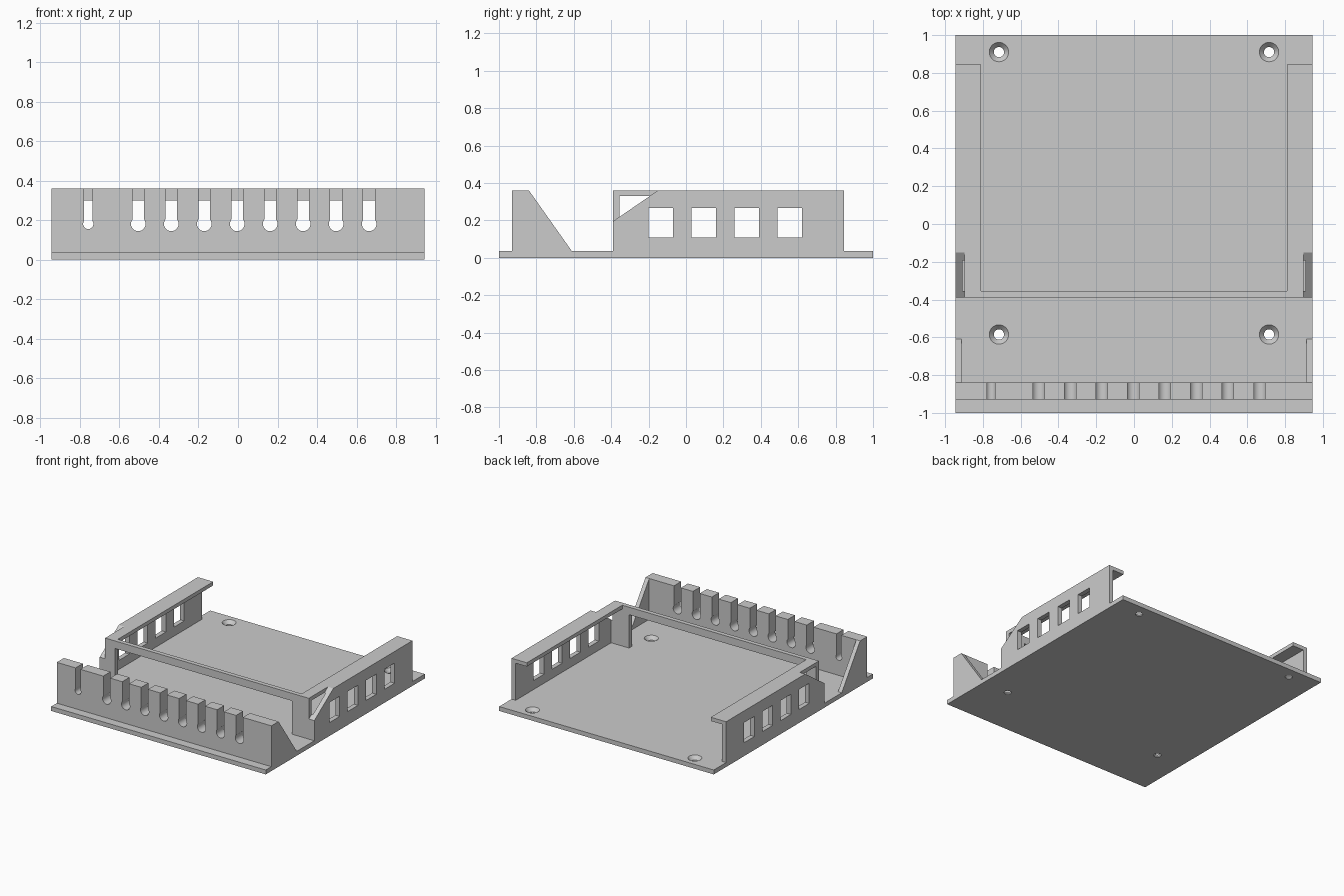
import bpy
import bmesh
from mathutils import Vector

if "Cube" in bpy.data.objects:
    bpy.data.objects.remove(bpy.data.objects["Cube"], do_unlink=True)

GREY = (0.6, 0.6, 0.6, 1.0)
grey = bpy.data.materials.new("plain grey")
grey.use_nodes = True
grey.diffuse_color = GREY
grey.node_tree.nodes["Principled BSDF"].inputs["Base Color"].default_value = GREY


def finish(name, bm):
    bmesh.ops.recalc_face_normals(bm, faces=bm.faces)
    mesh = bpy.data.meshes.new(name)
    bm.to_mesh(mesh)
    bm.free()
    mesh.materials.append(grey)
    obj = bpy.data.objects.new(name, mesh)
    bpy.context.collection.objects.link(obj)
    return obj


def prism_x(name, profile, x0, x1):
    """Extrude a (y, z) profile along x."""
    bm = bmesh.new()
    face = bm.faces.new([bm.verts.new((x0, y, z)) for y, z in profile])
    new = bmesh.ops.extrude_face_region(bm, geom=[face])["geom"]
    moved = [v for v in new if isinstance(v, bmesh.types.BMVert)]
    bmesh.ops.translate(bm, verts=moved, vec=Vector((x1 - x0, 0, 0)))
    return finish(name, bm)


def box(name, x, y, z):
    return prism_x(name, [(y[0], z[0]), (y[1], z[0]), (y[1], z[1]), (y[0], z[1])], *x)


def cylinder(name, r1, r2, depth, centre, along_y=False):
    bm = bmesh.new()
    bmesh.ops.create_cone(bm, cap_ends=True, segments=32, radius1=r1, radius2=r2, depth=depth)
    if along_y:
        for v in bm.verts:
            v.co = Vector((v.co.x, v.co.z, v.co.y))
    bmesh.ops.translate(bm, verts=bm.verts, vec=Vector(centre))
    return finish(name, bm)


def cut(target, cutters):
    """Subtract each cutter, bake the result and delete the cutter."""
    bpy.context.view_layer.objects.active = target
    for cutter in cutters:
        mod = target.modifiers.new("cut", 'BOOLEAN')
        mod.operation = 'DIFFERENCE'
        mod.solver = 'EXACT'
        mod.object = cutter
        bpy.ops.object.modifier_apply(modifier=mod.name)
        bpy.data.objects.remove(cutter, do_unlink=True)


def smooth(obj):
    bpy.ops.object.select_all(action='DESELECT')
    obj.select_set(True)
    bpy.context.view_layer.objects.active = obj
    bpy.ops.object.shade_smooth_by_angle(angle=0.5)


W = 0.945        # half width
FLOOR = 0.035    # base thickness
TOP = 0.36       # overall height
FRONT, BACK = -0.39, 0.845   # extent of the tray sides
INNER = 0.908    # inner face of the side walls

# Base plate with countersunk screw holes
base = box("base_plate", (-W, W), (-1, 1), (0, FLOOR))
holes = []
for x in (-0.715, 0.715):
    for y in (-0.585, 0.91):
        holes.append(cylinder("screw_hole", 0.027, 0.027, 0.2, (x, y, 0)))
        holes.append(cylinder("countersink", 0.027, 0.053, 0.03, (x, y, 0.022)))
cut(base, holes)
smooth(base)

# Front wall with keyhole cable slots
wall = box("front_wall", (-W, W), (-0.93, -0.84), (FLOOR, TOP))
slots = [(-0.758, 0.021, 0.026)]
slots += [(-0.505 + 0.167 * i, 0.03, 0.037) for i in range(8)]
cutters = []
for x, half, radius in slots:
    cutters.append(box("slot", (x - half, x + half), (-1, -0.7), (0.18, 0.5)))
    cutters.append(cylinder("slot_end", radius, radius, 0.3, (x, -0.885, 0.181), True))
cut(wall, cutters)
smooth(wall)


def corner_cut():
    """Wedge removing the upper front corner of a side."""
    return [(-0.45, 0.154), (-0.09, 0.401), (-0.09, 0.6), (-0.45, 0.6)]


for side, s in (("right", 1), ("left", -1)):
    # Sloped gusset behind the front wall
    prism_x(side + "_gusset", [(-0.84, FLOOR), (-0.61, FLOOR), (-0.84, TOP)], s * 0.912, s * W)

    # Side wall with square vents, top lip and front post
    panel = box(side + "_side_wall", (s * INNER, s * W), (FRONT, BACK), (FLOOR, 0.33))
    cut(panel, [box("vent", (s * 0.8, s * 1.1), (y, y + 0.13), (0.107, 0.267))
                for y in (-0.2, 0.03, 0.26, 0.49)])
    lip = box(side + "_top_lip", (s * 0.81, s * W), (-0.355, BACK), (0.33, TOP))
    post_inner = 0.75 if s > 0 else 0.81
    post = box(side + "_front_post", (s * post_inner, s * INNER), (FRONT, -0.355), (FLOOR, 0.3))
    for part in (panel, lip, post):
        cut(part, [prism_x("corner", corner_cut(), s * 0.897, s * 1.1)])

# Crossbar joining the two posts
box("crossbar", (-0.897, 0.897), (FRONT, -0.355), (0.3, TOP))
